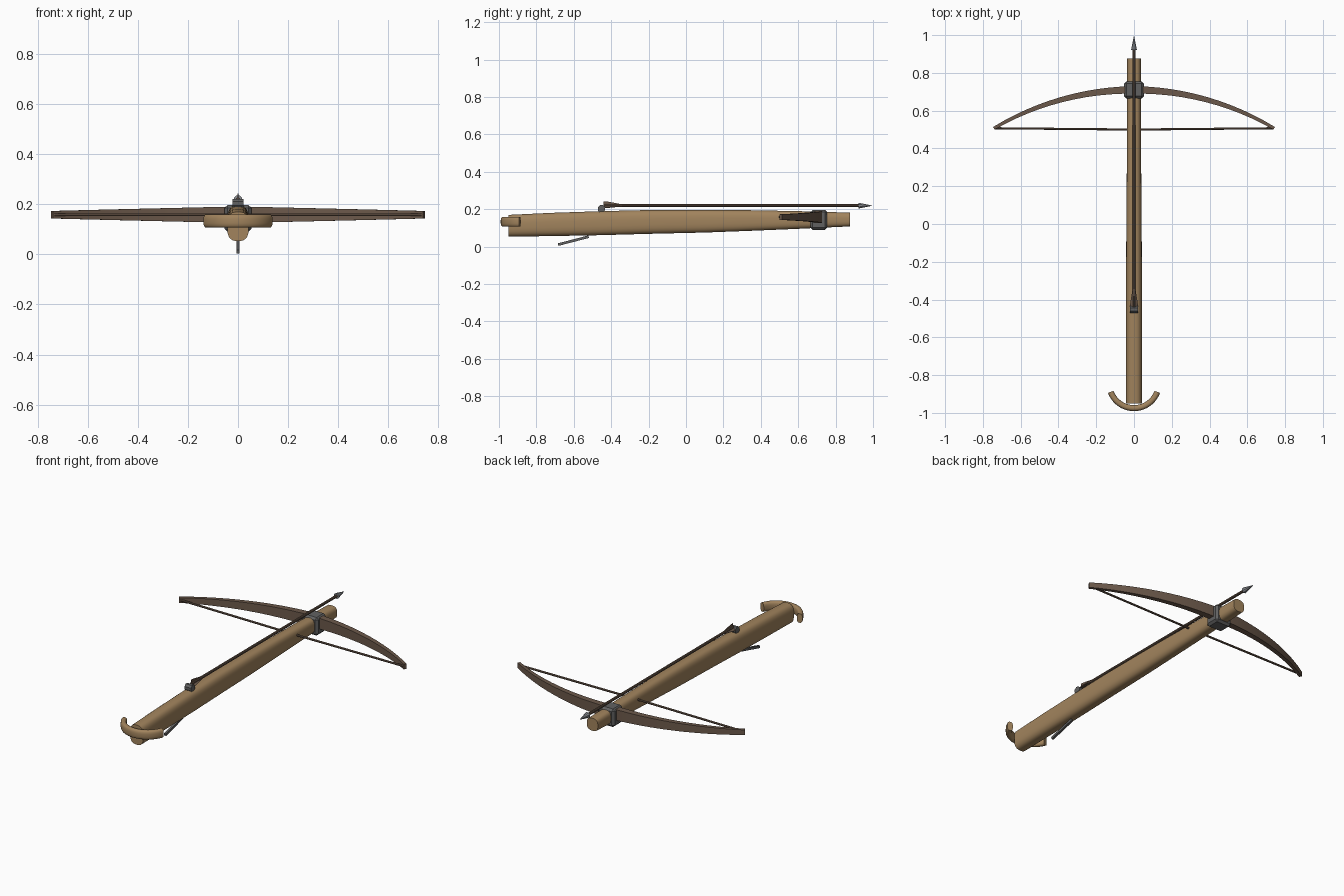
import bpy, bmesh, math
from mathutils import Vector

if "Cube" in bpy.data.objects:
    bpy.data.objects.remove(bpy.data.objects["Cube"])

def mat(name, c):
    m = bpy.data.materials.new(name)
    m.diffuse_color = (*c, 1)
    m.use_nodes = True
    m.node_tree.nodes["Principled BSDF"].inputs["Base Color"].default_value = m.diffuse_color
    return m

WOOD = mat("wood", (0.36, 0.23, 0.11))
DARK = mat("dark_wood", (0.15, 0.10, 0.07))
STEEL = mat("steel", (0.12, 0.12, 0.12))
TIP = mat("tip_steel", (0.25, 0.26, 0.28))

def finish(name, bm, m, smooth=35):
    bmesh.ops.recalc_face_normals(bm, faces=bm.faces)
    me = bpy.data.meshes.new(name)
    bm.to_mesh(me)
    bm.free()
    ob = bpy.data.objects.new(name, me)
    bpy.context.collection.objects.link(ob)
    me.materials.append(m)
    if smooth:
        bpy.ops.object.select_all(action='DESELECT')
        ob.select_set(True)
        bpy.context.view_layer.objects.active = ob
        bpy.ops.object.shade_smooth_by_angle(angle=math.radians(smooth))
    return ob

def loft(name, rings, m, smooth=35):
    """Skin a list of equal-length rings and cap both ends."""
    bm = bmesh.new()
    vs = [[bm.verts.new(p) for p in r] for r in rings]
    n = len(vs[0])
    for a, b in zip(vs, vs[1:]):
        for i in range(n):
            bm.faces.new((a[i], a[(i + 1) % n], b[(i + 1) % n], b[i]))
    bm.faces.new(vs[0])
    bm.faces.new(vs[-1])
    return finish(name, bm, m, smooth)

def section(c, side, hw, hh, n=20, p=1.0):
    """Superellipse ring around c, hw along side and hh along z."""
    f = lambda v: math.copysign(abs(v) ** p, v)
    return [Vector(c) + Vector(side) * hw * f(math.cos(t)) + Vector((0, 0, hh * f(math.sin(t))))
            for t in (2 * math.pi * (i + .5) / n for i in range(n))]

def rod(name, a, b, r1, r2, n, m):
    a, b = Vector(a), Vector(b)
    q = (b - a).to_track_quat('Z', 'Y')
    ring = lambda c, r: [c + q @ Vector((r * math.cos(t), r * math.sin(t), 0))
                         for t in (2 * math.pi * (i + .5) / n for i in range(n))]
    return loft(name, [ring(a, r1), ring(b, r2)], m)

def box(name, c, size, m, bevel=0, tilt=0):
    bm = bmesh.new()
    bmesh.ops.create_cube(bm, size=1)
    bmesh.ops.scale(bm, vec=size, verts=bm.verts)
    if bevel:
        bmesh.ops.bevel(bm, geom=bm.edges[:], offset=bevel, segments=1, affect='EDGES')
    ob = finish(name, bm, m, 0)
    ob.location, ob.rotation_euler.x = c, tilt
    return ob

# stock: (y, half width, bottom, top)
stations = [(-.95, .043, .053, .170), (-.72, .043, .056, .181), (-.45, .043, .061, .190),
            (-.2, .042, .068, .196), (.1, .040, .075, .197), (.34, .038, .084, .195),
            (.6, .037, .095, .190), (.877, .036, .108, .182)]
loft("stock", [section((0, y, (b + t) / 2), (1, 0, 0), w, (t - b) / 2, 24, .7)
               for y, w, b, t in stations], WOOD)

# curved shoulder rest
rest = []
for i in range(21):
    a = math.radians(-70 + 7 * i)
    d = (math.sin(a), -math.cos(a), 0)
    rest.append(section((.131 * d[0], -.844 + .131 * d[1], .133), d, .016, .027, 16, .7))
loft("shoulder_rest", rest, WOOD)

# bow limbs, tapered rectangular section along an arc
R, half = 1.456, math.asin(.742 / 1.456)
limbs = []
for i in range(25):
    u = -1 + i / 12
    a = u * half
    d = Vector((math.sin(a), math.cos(a), 0))
    c = Vector((0, .710 - R, .158)) + d * R
    w, h = .020 - .012 * abs(u), .033 - .018 * abs(u)
    limbs.append([c + d * sx * w + Vector((0, 0, sz * h))
                  for sx, sz in ((-1, -1), (1, -1), (1, 1), (-1, 1))])
loft("bow_limbs", limbs, DARK, 30)

# bow string, two halves meeting inside the stock
for s, side in ((-1, "left"), (1, "right")):
    rod("string_" + side, (s * .737, .507, .158), (0, .500, .158), .006, .006, 8, DARK)

# clamp block, nut and trigger lever
box("bow_clamp", (0, .710, .143), (.106, .090, .107), STEEL, .012)
rod("nut", (-.021, -.452, .202), (.021, -.452, .202), .021, .021, 8, STEEL)
box("trigger_lever", (0, -.602, .032), (.013, .168, .014), STEEL, 0, math.radians(14.5))

# bolt shaft and head
rod("bolt_shaft", (0, -.44, .219), (0, .93, .219), .008, .008, 10, DARK)
rod("bolt_head", (0, .922, .219), (0, .995, .219), .017, .0008, 8, TIP)

# three fletching vanes
for k in range(3):
    a = math.radians(90 + 120 * k)
    d = Vector((math.cos(a), 0, math.sin(a)))
    n = Vector((-d.z, 0, d.x)) * .0015
    prof = [(-.44, .004), (-.44, .023), (-.425, .023), (-.345, .008), (-.345, .004)]
    loft("vane_%d" % (k + 1), [[Vector((0, y, .219)) + d * r + n * s for y, r in prof]
                               for s in (-1, 1)], DARK, 0)
